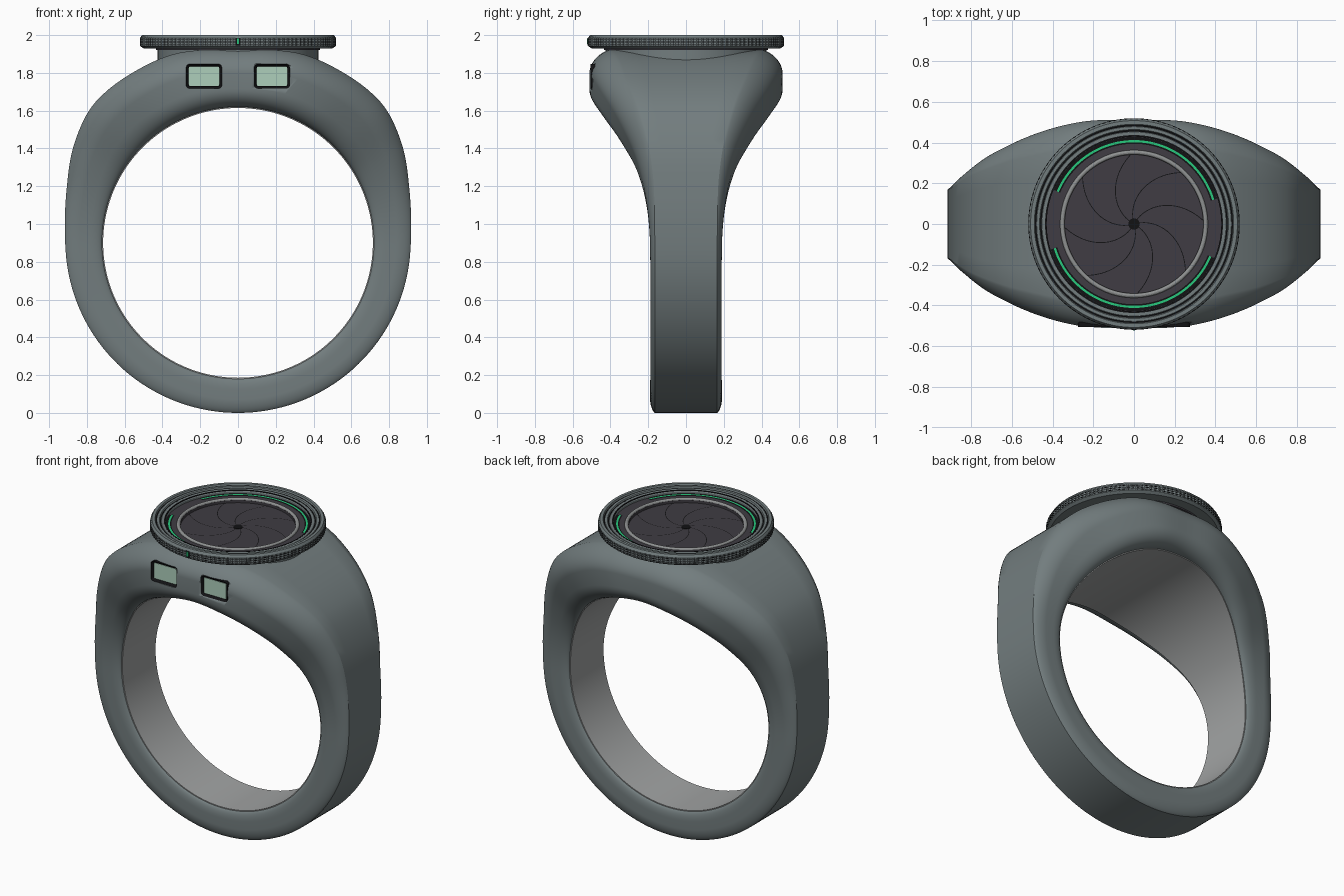
import bpy, bmesh, math
from math import sin, cos, pi, radians, sqrt
from mathutils import Vector

cube = bpy.data.objects.get("Cube")
if cube:
    bpy.data.objects.remove(cube)


def material(name, r, g, b):
    m = bpy.data.materials.new(name)
    m.use_nodes = True
    m.diffuse_color = (r, g, b, 1)
    m.node_tree.nodes["Principled BSDF"].inputs["Base Color"].default_value = (r, g, b, 1)
    return m


STEEL = material("grey_steel", .17, .205, .21)
LINING = material("light_lining", .36, .37, .37)
DARK = material("charcoal", .05, .046, .056)
BLACK = material("black", .006, .006, .007)
GREEN = material("glow_green", .02, .58, .2)
GLASS = material("pale_green_glass", .42, .62, .5)
SILVER = material("silver_ring", .28, .29, .29)


def finish(name, bm, mats, angle=25):
    bmesh.ops.recalc_face_normals(bm, faces=bm.faces)
    me = bpy.data.meshes.new(name)
    bm.to_mesh(me)
    bm.free()
    for m in mats:
        me.materials.append(m)
    ob = bpy.data.objects.new(name, me)
    bpy.context.collection.objects.link(ob)
    bpy.ops.object.select_all(action='DESELECT')
    bpy.context.view_layer.objects.active = ob
    ob.select_set(True)
    bpy.ops.object.shade_smooth_by_angle(angle=radians(angle))
    return ob


def loft(bm, rings):
    """Bridge closed rings of points into a closed loop of sections."""
    loops = [[bm.verts.new(p) for p in ring] for ring in rings]
    for a, b in zip(loops, loops[1:] + loops[:1]):
        for j in range(len(a)):
            k = (j + 1) % len(a)
            bm.faces.new((a[j], a[k], b[k], b[j]))


def curve(keys):
    """Smooth interpolation through (angle, value) keys."""
    def slope(i):
        if i in (0, len(keys) - 1):
            return 0
        return (keys[i + 1][1] - keys[i - 1][1]) / (keys[i + 1][0] - keys[i - 1][0])

    def value(x):
        for i in range(len(keys) - 1):
            (x0, y0), (x1, y1) = keys[i], keys[i + 1]
            if x <= x1:
                h = x1 - x0
                t = (x - x0) / h
                return (y0 * (1 + 2 * t) * (1 - t) ** 2 + y1 * t * t * (3 - 2 * t)
                        + h * slope(i) * t * (1 - t) ** 2 + h * slope(i + 1) * t * t * (t - 1))
        return keys[-1][1]
    return value


# Band: sections swept around the bore, widening into the shoulders
BORE, BORE_Z = .72, .9
outer = curve([(0, 1.02), (11, 1.04), (19, 1.056), (32, 1.06), (41, 1.063), (48, 1.056),
               (60, 1.008), (72, .953), (84, .922), (95, .913), (180, .9)])
crease = curve([(0, .41), (32, .32), (48, .245), (60, .195), (75, .168), (180, .165)])
side = curve([(0, .51), (15, .505), (30, .45), (45, .36), (60, .265), (75, .21),
              (92, .19), (180, .19)])


def section(phi):
    d = math.degrees(abs(phi))
    R, wo, ws = outer(d), crease(d), side(d)
    wi = ws - .02 - .26 * (ws - .19)
    thick = R - BORE
    half = [(R, wo * f) for f in (.33, .67)]
    for i in range(13):
        s = sin(i / 12 * pi / 2)
        t = .4 * (.25 * s + .75 * (1 - sqrt(max(0, 1 - s * s))))
        half.append((R - thick * t, wo + (ws - wo) * s))
    for i in range(11):
        a = i / 10 * pi / 2
        half.append((BORE + thick * .32 * (1 - sin(a)), wi + (ws - wi) * cos(a)))
    half.append((BORE - .006, wi))
    full = half + [(r, -y) for r, y in reversed(half)]
    return [(r * sin(phi), y, BORE_Z + r * cos(phi)) for r, y in full]


bm = bmesh.new()
N = 144
loft(bm, [section(-pi + 2 * pi * i / N) for i in range(N)])
for f in bm.faces:
    if all(math.hypot(v.co.x, v.co.z - BORE_Z) < BORE + .0005 for v in f.verts):
        f.material_index = 1
band = finish("ring_band", bm, [STEEL, LINING])


def box(name, center, size, mat, bevel=0):
    bm = bmesh.new()
    bmesh.ops.create_cube(bm, size=1)
    for v in bm.verts:
        v.co = Vector(center) + Vector([a * b for a, b in zip(v.co, size)])
    if bevel:
        edges = [e for e in bm.edges if abs((e.verts[0].co - e.verts[1].co).y) > size[1] / 2]
        bmesh.ops.bevel(bm, geom=edges, offset=bevel, segments=4, profile=.5, affect='EDGES')
    return finish(name, bm, [mat])


# Two recessed windows in the front: pocket, black liner, glass
for label, x in (("right", -.18), ("left", .18)):
    cutter = box("pocket_cutter", (x, -.54, 1.782), (.19, .12, .13), BLACK, .02)
    cutter.hide_render = True
    mod = band.modifiers.new("pocket", 'BOOLEAN')
    mod.operation, mod.solver, mod.object = 'DIFFERENCE', 'EXACT', cutter
    bpy.context.view_layer.objects.active = band
    bpy.ops.object.modifier_apply(modifier=mod.name)
    bpy.data.objects.remove(cutter)
    bm = bmesh.new()
    bmesh.ops.create_cube(bm, size=1)
    for v in bm.verts:
        v.co = Vector((x + v.co.x * .19, -.488 + v.co.y * .034, 1.782 + v.co.z * .13))
    rim = [e for e in bm.edges if abs((e.verts[0].co - e.verts[1].co).y) > .02]
    bmesh.ops.bevel(bm, geom=rim, offset=.02, segments=4, profile=.5, affect='EDGES')
    bm.normal_update()
    front = [f for f in bm.faces if f.normal.y < -.9]
    bmesh.ops.inset_region(bm, faces=front, thickness=.012)
    bmesh.ops.translate(bm, verts=front[0].verts, vec=(0, .014, 0))
    finish(label + "_window_frame", bm, [BLACK])
    box(label + "_window_glass", (x, -.49, 1.782), (.162, .008, .102), GLASS, .008)


def lathe(name, profile, mat, n=128, knurl=0):
    bm = bmesh.new()
    rings = []
    for i in range(n):
        a = 2 * pi * i / n
        cut = knurl * (i % 2)
        rings.append([((r - cut * (r > .515)) * cos(a), (r - cut * (r > .515)) * sin(a), z)
                      for r, z in profile])
    loft(bm, rings)
    return finish(name, bm, [mat])


def tube(name, r0, r1, z0, z1, mat):
    return lathe(name, [(r0, z0), (r1, z0), (r1, z1), (r0, z1)], mat)


# Bezel: neck, knurled rim and stepped rings
tube("bezel_neck", .3, .425, 1.8, 1.935, STEEL)
lathe("bezel_rim", [(.43, 1.93), (.5, 1.93), (.52, 1.943), (.52, 1.984), (.508, 2.0),
                    (.49, 2.0), (.484, 1.986), (.478, 1.992), (.464, 1.992), (.458, 1.98),
                    (.452, 1.985), (.436, 1.985), (.43, 1.975)], STEEL, 240, .005)
for i, (r, z) in enumerate([(.484, 1.985), (.458, 1.979), (.433, 1.981)]):
    tube("bezel_groove_%d" % (i + 1), r - .004, r + .004, z, z + .005, BLACK)
for i in range(3):
    z = 1.951 + .0125 * i
    tube("rim_line_%d" % (i + 1), .51, .5195, z - .0015, z + .0015, BLACK)
tube("light_track", .34, .435, 1.92, 1.962, DARK)
lathe("iris_ring", [(.352 + .011 * cos(a * pi / 6), 1.962 + .011 * sin(a * pi / 6))
                    for a in range(12)], SILVER)

# Front index mark on the rim
box("index_backing", (0, -.516, 1.966), (.024, .01, .04), BLACK)
box("index_mark", (0, -.519, 1.968), (.012, .01, .03), GREEN)


def ribbon(bm, pts, width, z):
    pts = [Vector(p) for p in pts]
    prev = None
    for i, p in enumerate(pts):
        d = (pts[min(i + 1, len(pts) - 1)] - pts[max(i - 1, 0)]).normalized()
        n = Vector((-d.y, d.x)) * width / 2
        pair = [bm.verts.new((*(p + s * n), z)) for s in (1, -1)]
        if prev:
            bm.faces.new((prev[0], prev[1], pair[1], pair[0]))
        prev = pair


def polar(r, deg):
    return (r * cos(radians(deg)), r * sin(radians(deg)))


# Two light slots with glowing lines
for name, r, width, z, mat in (("light_slots", .411, .034, 1.964, BLACK),
                               ("light_lines", .407, .011, 1.967, GREEN)):
    bm = bmesh.new()
    for start in (17, 197):
        ribbon(bm, [polar(r, start + 140 * i / 48) for i in range(49)], width, z)
    finish(name, bm, [mat])

# Iris disc with spiral blade seams and a centre hole
for name, r, z, mat in (("iris_disc", .35, 1.945, DARK), ("iris_hole", .028, 1.948, BLACK)):
    bm = bmesh.new()
    bmesh.ops.create_cone(bm, cap_ends=True, segments=96, radius1=r, radius2=r, depth=.008)
    bmesh.ops.translate(bm, verts=bm.verts, vec=(0, 0, z - .004))
    finish(name, bm, [mat])
bm = bmesh.new()
for k in range(8):
    ribbon(bm, [polar(.02 + .32 * i / 20, 58 + 45 * k - 55 * i / 20) for i in range(21)],
           .004, 1.947)
finish("iris_blade_seams", bm, [BLACK])
